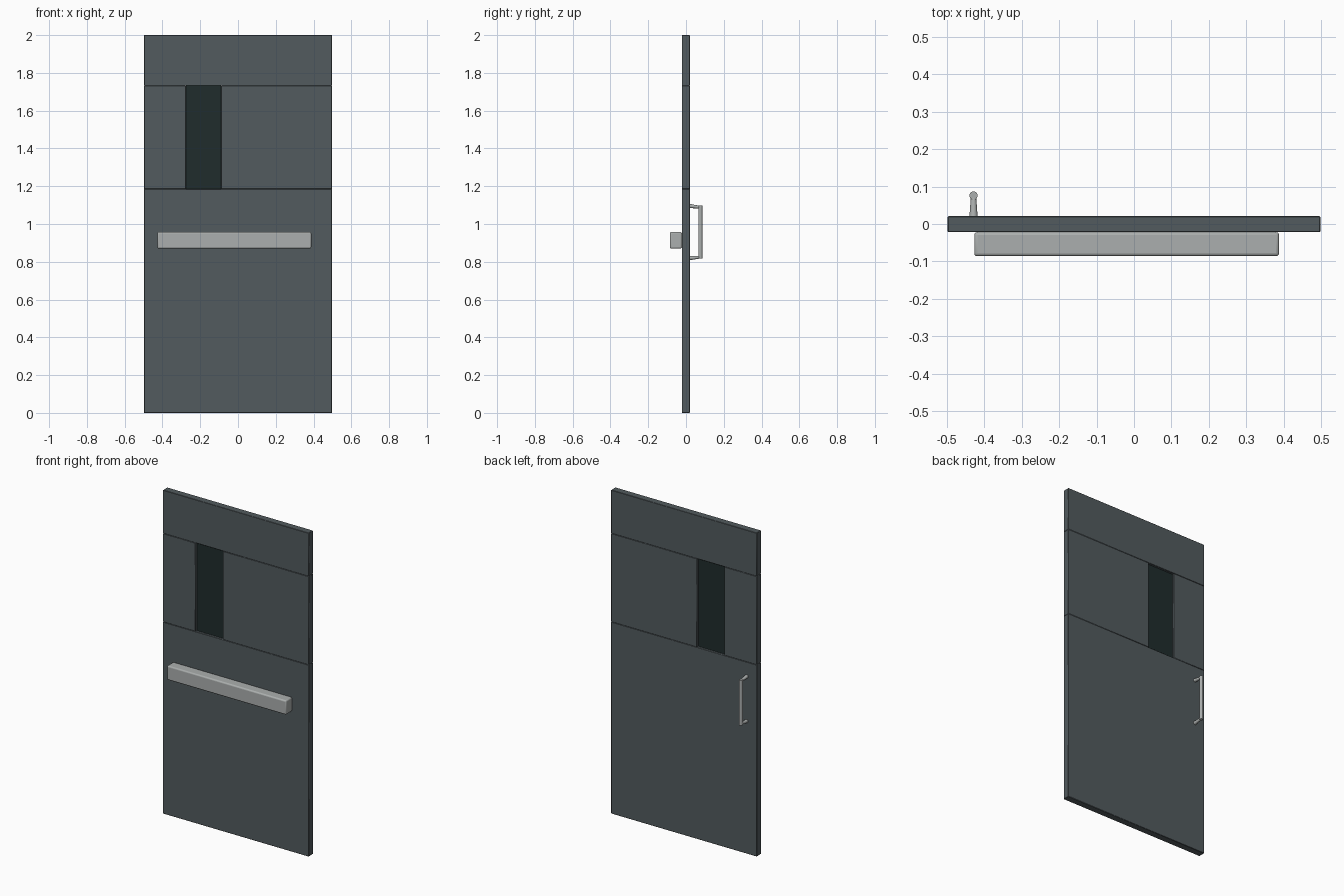
import bpy
import math
from mathutils import Vector

cube = bpy.data.objects.get("Cube")
if cube:
    bpy.data.objects.remove(cube, do_unlink=True)


def material(name, color):
    mat = bpy.data.materials.new(name)
    mat.use_nodes = True
    rgba = (*color, 1.0)
    mat.diffuse_color = rgba
    mat.node_tree.nodes["Principled BSDF"].inputs["Base Color"].default_value = rgba
    return mat


slate = material("slate grey", (0.085, 0.104, 0.112))
glass = material("dark glass", (0.014, 0.025, 0.025))
steel = material("brushed steel", (0.41, 0.43, 0.425))


def finish(obj, name, mat):
    obj.name = name
    obj.data.materials.append(mat)
    bpy.ops.object.shade_smooth_by_angle(angle=math.radians(35))
    return obj


def box(name, low, high, mat, bevel=0.0, segments=1):
    low, high = Vector(low), Vector(high)
    bpy.ops.mesh.primitive_cube_add(size=1, location=(low + high) / 2)
    obj = bpy.context.object
    obj.scale = high - low
    bpy.ops.object.transform_apply(location=False, rotation=False, scale=True)
    if bevel:
        mod = obj.modifiers.new("soft edges", 'BEVEL')
        mod.width = bevel
        mod.segments = segments
    return finish(obj, name, mat)


def rod(name, start, end, r1, r2, mat):
    start, end = Vector(start), Vector(end)
    axis = end - start
    bpy.ops.mesh.primitive_cone_add(vertices=20, radius1=r1, radius2=r2,
                                    depth=axis.length, location=(start + end) / 2)
    obj = bpy.context.object
    obj.rotation_euler = axis.to_track_quat('Z', 'Y').to_euler()
    return finish(obj, name, mat)


# Door leaf: slabs with fine seams around the window band
front, back, side = -0.022, 0.021, 0.498
low_seam, high_seam = 1.185, 1.732
win_left, win_right = -0.275, -0.09
slabs = {
    "lower_panel": (-side, side, 0, low_seam),
    "window_band_narrow": (-side, win_left, low_seam, high_seam),
    "window_band_wide": (win_right, side, low_seam, high_seam),
    "upper_panel": (-side, side, high_seam, 2),
}
for name, (x0, x1, z0, z1) in slabs.items():
    box(name, (x0, front, z0), (x1, back, z1), slate, bevel=0.002)

# Window pane, set back from both faces
box("window_pane", (win_left, -0.008, low_seam), (win_right, 0.007, high_seam), glass)

# Push bar across the front
box("push_bar", (-0.427, -0.086, 0.87), (0.388, front, 0.958), steel, bevel=0.008, segments=3)

# Pull handle on the back: upright grip on two tapered posts
hx, hy, bottom, top = -0.429, 0.076, 0.817, 1.097
rod("handle_grip", (hx, hy, bottom), (hx, hy, top), 0.011, 0.011, steel)
for name, z, inward in (("lower", bottom, 1), ("upper", top, -1)):
    rod(name + "_handle_post", (hx, back - 0.002, z + inward * 0.002),
        (hx, hy, z + inward * 0.008), 0.011, 0.007, steel)
